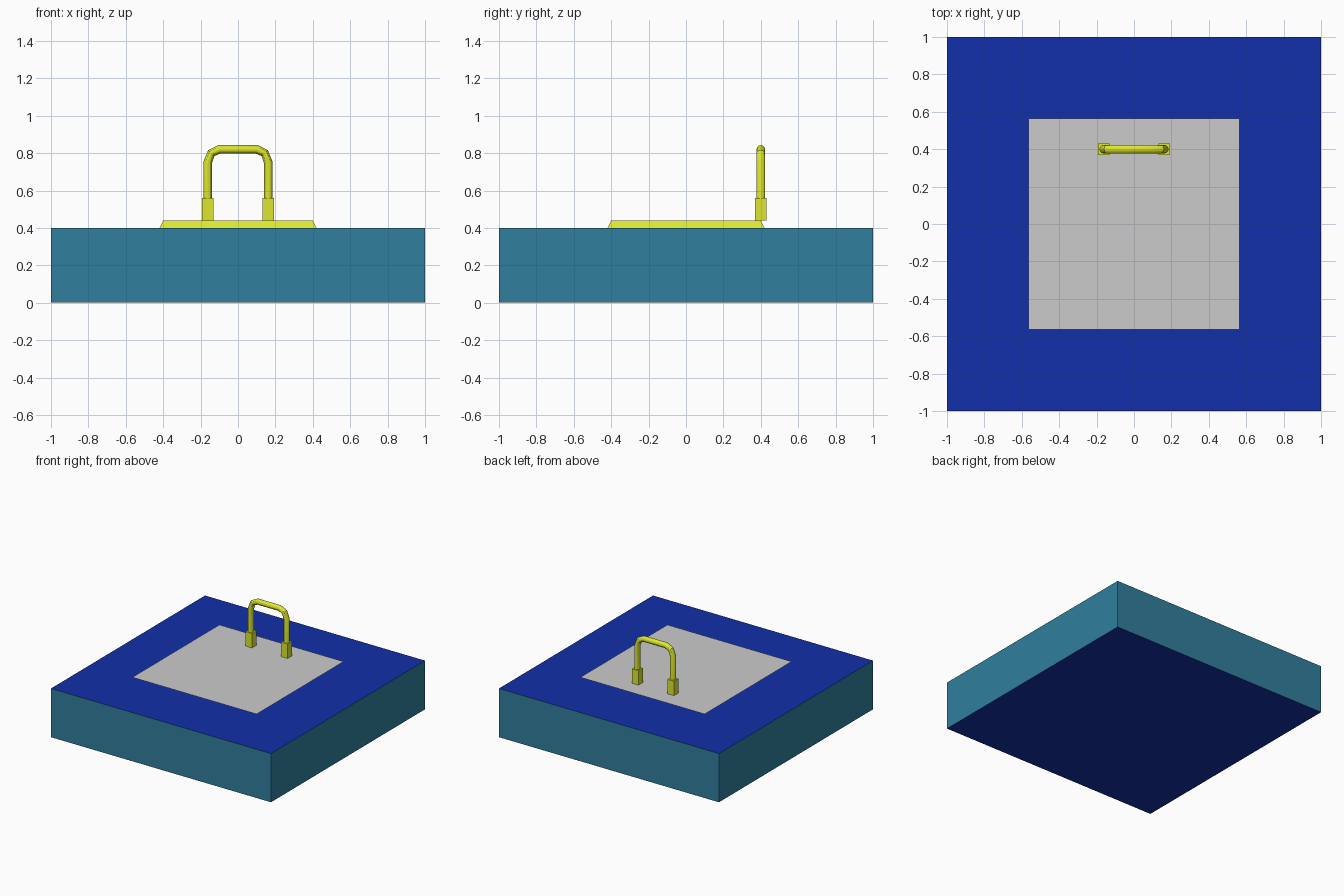
import bpy, bmesh

if "Cube" in bpy.data.objects:
    bpy.data.objects.remove(bpy.data.objects["Cube"])


def material(name, rgb):
    m = bpy.data.materials.new(name)
    m.diffuse_color = (*rgb, 1)
    m.use_nodes = True
    m.node_tree.nodes["Principled BSDF"].inputs["Base Color"].default_value = m.diffuse_color
    return m


teal = material("teal", (0.03, 0.21, 0.34))
blue = material("blue", (0.006, 0.028, 0.40))
yellow = material("yellow", (0.72, 0.80, 0.03))


def block(name, center, size, mats, top_scale=1.0):
    """Box with an optional narrower top."""
    bm = bmesh.new()
    bmesh.ops.create_cube(bm, size=1)
    for v in bm.verts:
        s = top_scale if v.co.z > 0 else 1
        v.co.x *= size[0] * s
        v.co.y *= size[1] * s
        v.co.z *= size[2]
    bm.normal_update()
    if len(mats) > 1:  # second material on top and bottom
        for f in bm.faces:
            f.material_index = int(abs(f.normal.z) > 0.9)
    me = bpy.data.meshes.new(name)
    bm.to_mesh(me)
    bm.free()
    for m in mats:
        me.materials.append(m)
    ob = bpy.data.objects.new(name, me)
    ob.location = center
    bpy.context.collection.objects.link(ob)
    return ob


# Main body and the bevelled pad on it
block("base", (0, 0, 0.2), (2, 2, 0.4), [teal, blue])
block("pad", (0, 0, 0.42), (0.84, 0.84, 0.04), [yellow], 0.8 / 0.84)

# Thin grey cover sheet overhanging the pad
bpy.ops.mesh.primitive_plane_add(size=1.13, location=(0, 0, 0.442))
bpy.context.object.name = "cover_sheet"

# Square sockets holding the handle
for side, x in (("left", -0.162), ("right", 0.162)):
    block(side + "_handle_socket", (x, 0.4, 0.50), (0.06, 0.06, 0.12), [yellow])

# Bent tube handle
half = [(-0.162, 0.46), (-0.162, 0.75), (-0.143, 0.80), (-0.10, 0.82)]
path = half + [(-x, z) for x, z in reversed(half)]
cu = bpy.data.curves.new("handle", "CURVE")
cu.dimensions = "3D"
cu.bevel_depth = 0.023
cu.bevel_resolution = 4
cu.use_fill_caps = True
sp = cu.splines.new("POLY")
sp.points.add(len(path) - 1)
for p, (x, z) in zip(sp.points, path):
    p.co = (x, 0.4, z, 1)
cu.materials.append(yellow)
handle = bpy.data.objects.new("handle", cu)
bpy.context.collection.objects.link(handle)
bpy.ops.object.select_all(action="DESELECT")
handle.select_set(True)
bpy.context.view_layer.objects.active = handle
bpy.ops.object.convert(target="MESH")
bpy.ops.object.shade_smooth_by_angle()
